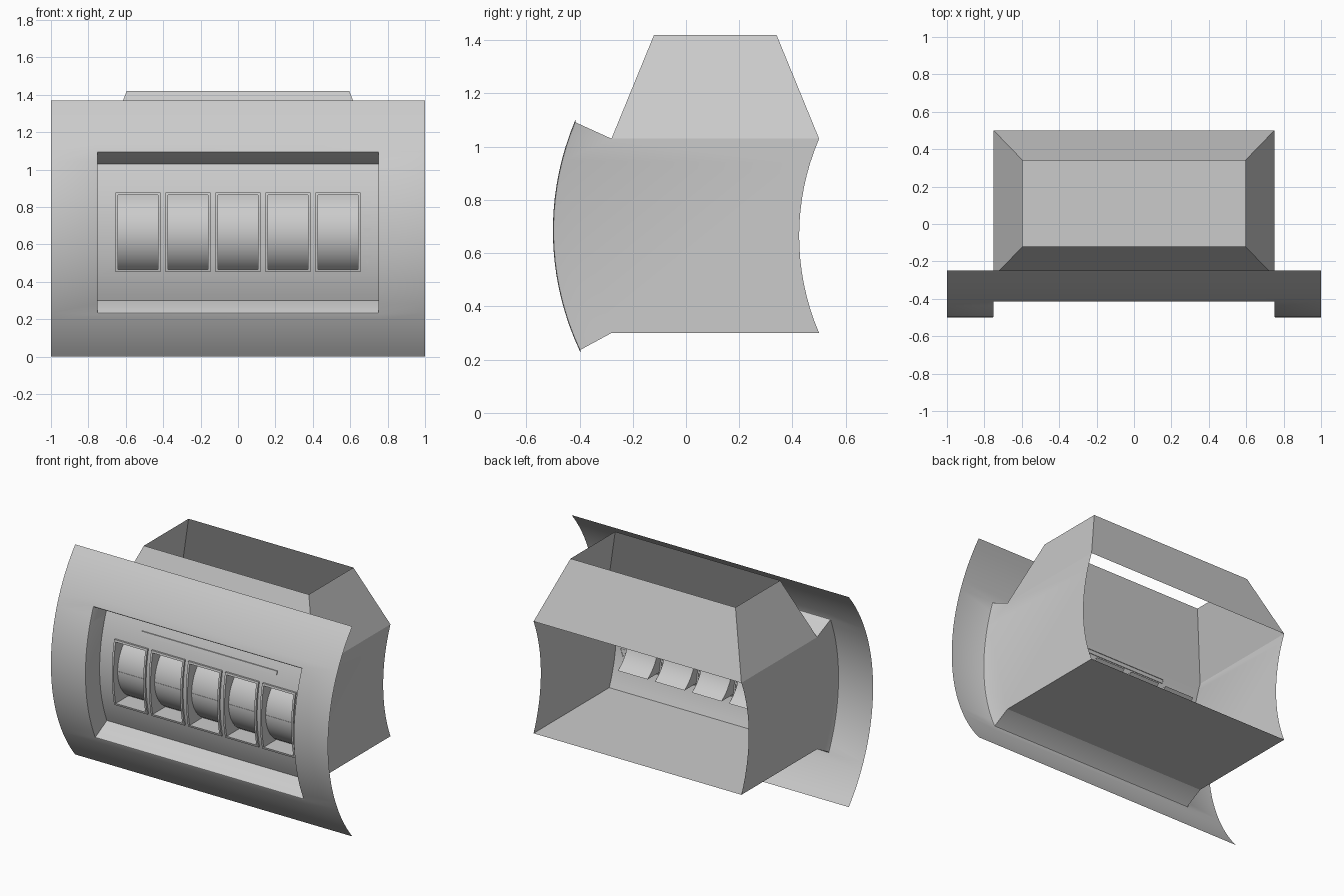
import bpy, bmesh
from math import sqrt

if "Cube" in bpy.data.objects:
    bpy.data.objects.remove(bpy.data.objects["Cube"])


def finish(name, bm, weld=True):
    if weld:
        bmesh.ops.remove_doubles(bm, verts=bm.verts, dist=0.0005)
    bmesh.ops.recalc_face_normals(bm, faces=bm.faces)
    me = bpy.data.meshes.new(name)
    bm.to_mesh(me)
    bm.free()
    ob = bpy.data.objects.new(name, me)
    bpy.context.collection.objects.link(ob)
    bpy.ops.object.select_all(action='DESELECT')
    ob.select_set(True)
    bpy.context.view_layer.objects.active = ob
    bpy.ops.object.shade_smooth_by_angle(angle=0.52)
    return ob


def face(bm, pts):
    return bm.faces.new([bm.verts.new(p) for p in pts])


def span(a, b, n):
    return [a + (b - a) * i / n for i in range(n + 1)]


def arc(z, zc, apex, r):
    return apex + r - sqrt(max(r * r - (z - zc) ** 2, 0))


def shell_y(z):      # outer curved sheet
    return arc(z, 0.685, -0.5, 1.063)


def face_y(z):       # inner reel fascia (the open back has the same curve)
    return arc(z, 0.665, -0.355, 0.926)


def reel_y(z):
    return arc(z, 0.665, -0.325, 0.235)


def strip(bm, x0, x1, zs, fy):
    for a, b in zip(zs, zs[1:]):
        face(bm, [(x0, fy(a), a), (x1, fy(a), a), (x1, fy(b), b), (x0, fy(b), b)])


def curved_box(bm, x0, x1, z0, z1, out, n=1, fy=face_y):
    # raised bar that follows a curved surface
    zs = span(z0, z1, n)
    front, back = (lambda z: fy(z) - out), (lambda z: fy(z) + 0.004)
    strip(bm, x0, x1, zs, front)
    for x in (x0, x1):
        face(bm, [(x, front(z), z) for z in zs] + [(x, back(z), z) for z in zs[::-1]])
    for z in (z0, z1):
        face(bm, [(x0, front(z), z), (x1, front(z), z), (x1, back(z), z), (x0, back(z), z)])


W, ZB, ZT, LB, LT = 0.75, 0.30, 1.03, 0.235, 1.093
YF, YR = face_y(ZB), 0.5

# Curved front sheet, cabinet sides and recess lips, rounded at the opening
bm = bmesh.new()
hole = span(LB, LT, 18)
rows = span(0, LB, 6)[:-1] + hole + span(LT, 1.37, 6)[1:]
strip(bm, -1, -W, rows, shell_y)
strip(bm, W, 1, rows, shell_y)
strip(bm, -W, W, rows[:7], shell_y)
strip(bm, -W, W, rows[-7:], shell_y)
for x in (-W, W):
    face(bm, [(x, shell_y(z), z) for z in hole] + [(x, YF, ZT)]
         + [(x, face_y(z) + 0.78, z) for z in span(ZT, ZB, 16)] + [(x, YF, ZB)])
for zl, zi in ((LB, ZB), (LT, ZT)):
    y = shell_y(zl)
    face(bm, [(-W, y, zl), (W, y, zl), (W, YF, zi), (-W, YF, zi)])
bmesh.ops.remove_doubles(bm, verts=bm.verts, dist=0.0005)
bm.verts.ensure_lookup_table()


def on_rim(v):
    x, y, z = v.co
    return (abs(y - shell_y(z)) < 1e-3 and abs(x) < W + 1e-3 and LB - 1e-3 < z < LT + 1e-3)


bmesh.ops.recalc_face_normals(bm, faces=bm.faces)
rim = [e for e in bm.edges if on_rim(e.verts[0]) and on_rim(e.verts[1]) and len(e.link_faces) == 2]
bmesh.ops.bevel(bm, geom=rim, offset=0.008, segments=2, profile=0.5, affect='EDGES')
finish("front_shell_and_sides", bm)

# Floor
bm = bmesh.new()
face(bm, [(-W, YF, ZB), (W, YF, ZB), (W, YR, ZB), (-W, YR, ZB)])
finish("floor", bm)

# Open tapered hood
bm = bmesh.new()
low = [(-W, YF), (W, YF), (W, YR), (-W, YR)]
top = [(-0.595, -0.12), (0.595, -0.12), (0.595, 0.34), (-0.595, 0.34)]
for i in range(4):
    j = (i + 1) % 4
    face(bm, [(*low[i], ZT), (*low[j], ZT), (*top[j], 1.42), (*top[i], 1.42)])
finish("hood", bm)

# Fascia with five window openings
centres = [(i - 2) * 0.267 for i in range(5)]
HW, W0, W1, T = 0.107, 0.465, 0.865, 0.013
wz = span(W0, W1, 12)
bm = bmesh.new()
xs = [-W] + [c + s * HW for c in centres for s in (-1, 1)] + [W]
for i, (a, b) in enumerate(zip(xs, xs[1:])):
    strip(bm, a, b, span(ZB, W0, 5), face_y)
    strip(bm, a, b, span(W1, ZT, 5), face_y)
    if i % 2 == 0:
        strip(bm, a, b, wz, face_y)
finish("fascia", bm)

# Windows: raised frames, inner walls, reels and centre lines
frames, walls, reels, lines = (bmesh.new() for _ in range(4))
for c in centres:
    a, b = c - HW, c + HW
    for x in (a - T, b):
        curved_box(frames, x, x + T, W0 - T, W1 + T, 0.012, 12)
    for z in (W0 - T, W1):
        curved_box(frames, a, b, z, z + T, 0.012)
    for x in (a, b):
        face(walls, [(x, face_y(z), z) for z in wz] + [(x, reel_y(z), z) for z in wz[::-1]])
    for z in (W0, W1):
        face(walls, [(a, face_y(z), z), (b, face_y(z), z), (b, reel_y(z), z), (a, reel_y(z), z)])
    strip(reels, a, b, span(W0, W1, 20), reel_y)
    curved_box(lines, a, b, 0.663, 0.668, 0.002, 1, reel_y)
finish("window_frames", frames, False)
finish("window_walls", walls)
finish("reels", reels)
finish("reel_centre_lines", lines)

# Long trim bar above the windows
bm = bmesh.new()
curved_box(bm, -0.48, 0.5, 0.945, 0.967, 0.006)
finish("trim_bar", bm)

# Column of small downward triangles
bm = bmesh.new()
for i in range(5):
    z = 0.518 + i * 0.0735
    tri = [(0.668, z + 0.022), (0.714, z + 0.022), (0.691, z - 0.024)]
    f = face(bm, [(x, face_y(q) - 0.005, q) for x, q in tri])
    g = [v.co.copy() for v in f.verts]
    for k in range(3):
        p, q = g[k], g[(k + 1) % 3]
        face(bm, [p, q, (q.x, q.y + 0.007, q.z), (p.x, p.y + 0.007, p.z)])
finish("indicator_triangles", bm)
